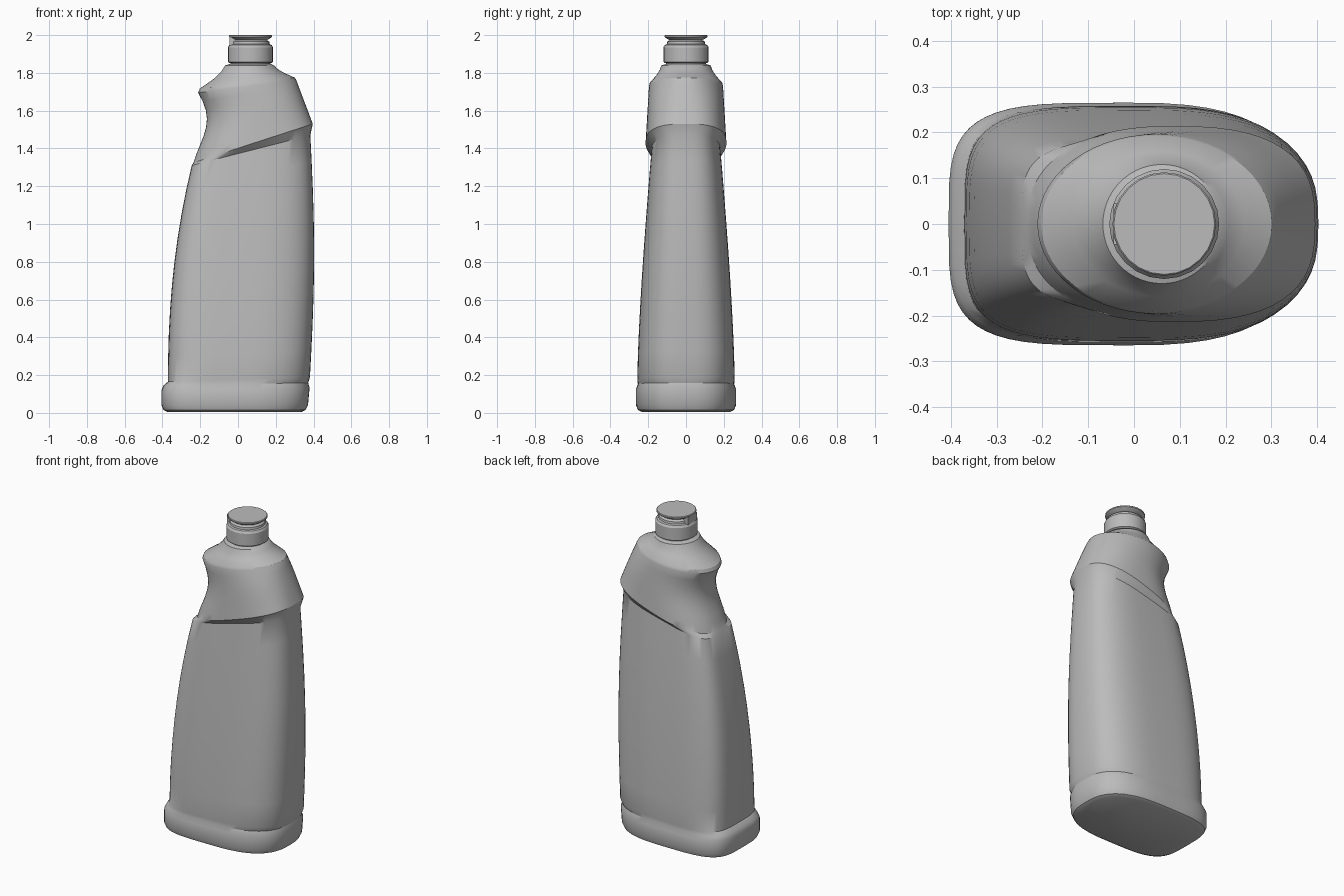
import bpy, bmesh
from math import cos, sin, pi, radians

cube = bpy.data.objects.get("Cube")
if cube:
    bpy.data.objects.remove(cube, do_unlink=True)

shade = (0.5, 0.5, 0.5, 1)
grey = bpy.data.materials.new("light_grey_plastic")
grey.use_nodes = True
grey.diffuse_color = shade
grey.node_tree.nodes["Principled BSDF"].inputs["Base Color"].default_value = shade


def finish(name, bm, angle):
    bmesh.ops.recalc_face_normals(bm, faces=bm.faces)
    mesh = bpy.data.meshes.new(name)
    bm.to_mesh(mesh)
    bm.free()
    obj = bpy.data.objects.new(name, mesh)
    bpy.context.collection.objects.link(obj)
    mesh.materials.append(grey)
    bpy.ops.object.select_all(action="DESELECT")
    obj.select_set(True)
    bpy.context.view_layer.objects.active = obj
    bpy.ops.object.shade_smooth_by_angle(angle=radians(angle))


def mix(start, end, factor):
    return start + (end - start) * factor


def signed_power(value, power):
    return abs(value) ** power * (1 if value > 0 else -1)


def outline(left, left_z, right, right_z, depth, left_square, right_square, count):
    """Tilted rounded outline between a left-hand and a right-hand end point."""
    points = []
    for i in range(count):
        c, s = cos(2 * pi * i / count), sin(2 * pi * i / count)
        power = 2 / (right_square if c > 0 else left_square)
        across = (signed_power(c, power) + 1) / 2
        points.append((mix(left, right, across),
                       depth * signed_power(s, power),
                       mix(left_z, right_z, across)))
    return points


def loft(name, sections, count, angle):
    bm = bmesh.new()
    rings = [[bm.verts.new(p) for p in outline(*section, count)] for section in sections]
    for low, high in zip(rings, rings[1:]):
        for i in range(count):
            j = (i + 1) % count
            bm.faces.new((low[i], low[j], high[j], high[i]))
    bm.faces.new(rings[0])
    bm.faces.new(rings[-1])
    finish(name, bm, angle)


def round_section(x, radius, z):
    return (x - radius, z, x + radius, z, radius, 2, 2)


sections = []

# Foot: rounded base whose lip stands out on one narrow side
for inset, z in [(.03, .005), (.01, .015), (0, .04), (0, .12), (.01, .145)]:
    sections.append((inset - .405, z, .367 + z / 10 - inset, z * 1.1,
                     .265 - inset, 4, 2.7))

# Main panel: tapers and leans, tilting gradually up to the grip
panel_steps = 9
for step in range(panel_steps + 1):
    t = step / panel_steps
    sections.append((mix(-.371, -.245, t ** 2.2), mix(.165, 1.31, t),
                     mix(.381, .383, t) + .021 * sin(pi * t), mix(.19, 1.47, t),
                     mix(.258, .182, t ** 1.4), 4, 2.8))

# Grip: starts as an overhanging ledge and has a hollow waist on one side
grip_steps = 8
for step in range(grip_steps + 1):
    t = step / grip_steps
    waist = .056 * sin(pi * t ** 1.3)
    sections.append((mix(-.235, -.211, t) + waist, mix(1.325, 1.695, t),
                     mix(.396, .308, t), mix(1.53, 1.763, t),
                     mix(.214, .196, t), mix(2.3, 2, t), mix(2.7, 2, t)))

# Shoulder: closes in from the tilted grip edge to the level neck
for inward, rise in [(.06, .15), (.57, .5), (.86, .78), (1, 1)]:
    sections.append((mix(-.211, -.068, inward), mix(1.695, 1.84, rise),
                     mix(.308, .19, inward), mix(1.763, 1.84, rise),
                     mix(.196, .13, inward), 2, 2))

# Neck, running up inside the cap
neck_x = .066
for z in (1.848, 1.87):
    sections.append(round_section(neck_x, .105, z))
loft("bottle_body", sections, 56, 32)

# Cap: collar with a recessed top, and a thin lid above it
cap_base = [(.112, 1.853), (.12, 1.858), (.12, 1.935), (.112, 1.948),
            (.102, 1.952), (.1, 1.965), (.085, 1.975), (.085, 1.99)]
cap_lid = [(.088, 1.974), (.107, 1.985), (.113, 1.99), (.113, 1.997), (.11, 2)]
for name, profile in (("cap_base", cap_base), ("cap_lid", cap_lid)):
    loft(name, [round_section(neck_x, radius, z) for radius, z in profile], 24, 25)

# Hinge joining the lid to the collar
bm = bmesh.new()
bmesh.ops.create_cube(bm, size=1)
bmesh.ops.scale(bm, vec=(.05, .09, .046), verts=bm.verts)
bmesh.ops.translate(bm, vec=(-.02, 0, 1.968), verts=bm.verts)
finish("cap_hinge", bm, 30)
